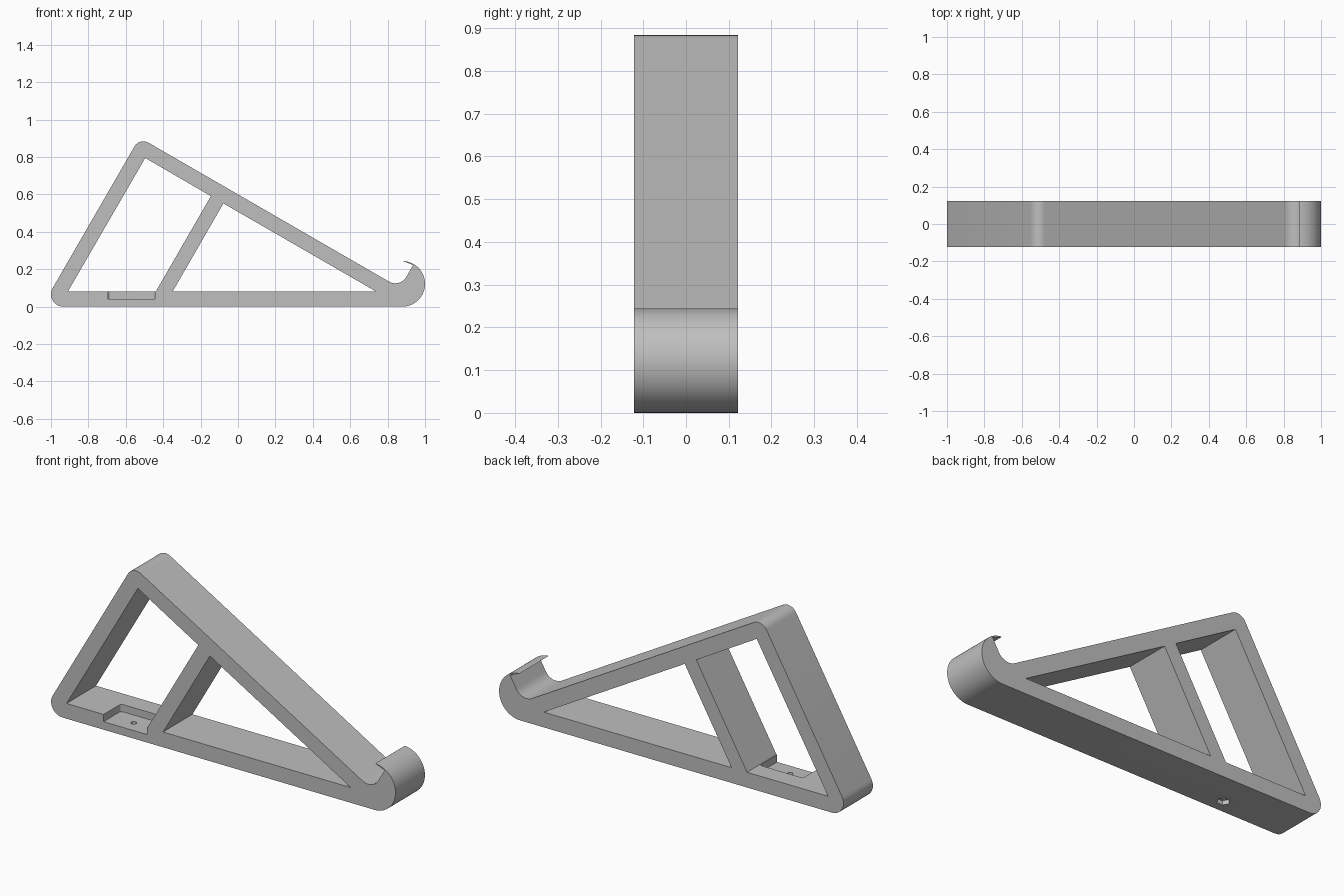
import bpy, bmesh, math

if "Cube" in bpy.data.objects:
    bpy.data.objects.remove(bpy.data.objects["Cube"])

HALF = 0.122                      # half the depth of the stand
T = math.radians


def arc(cx, cz, r, a0, a1, n):
    """Points along an arc, angles in degrees."""
    return [(cx + r * math.cos(T(a0 + (a1 - a0) * i / n)),
             cz + r * math.sin(T(a0 + (a1 - a0) * i / n))) for i in range(n + 1)]


def prism(name, pts, lo, hi, axis):
    """Extrude a 2D outline from lo to hi along axis 'y' (x,z outline) or 'z' (x,y outline)."""
    place = (lambda a, b, d: (a, d, b)) if axis == 'y' else (lambda a, b, d: (a, b, d))
    bm = bmesh.new()
    face = bm.faces.new([bm.verts.new(place(a, b, lo)) for a, b in pts])
    new = bmesh.ops.extrude_face_region(bm, geom=[face])['geom']
    shift = place(0, 0, hi - lo)
    bmesh.ops.translate(bm, vec=shift, verts=[v for v in new if isinstance(v, bmesh.types.BMVert)])
    bmesh.ops.recalc_face_normals(bm, faces=bm.faces)
    me = bpy.data.meshes.new(name)
    bm.to_mesh(me)
    bm.free()
    ob = bpy.data.objects.new(name, me)
    bpy.context.collection.objects.link(ob)
    return ob


# Outer outline: heel, hook, slot, sloping rest, rounded apex, back leg
outline = (
    arc(-0.934, 0.066, 0.066, 150, 270, 12)
    + arc(0.878, 0.122, 0.122, -90, 88, 40)
    + [(0.936, 0.222)]
    + arc(0.841, 0.193, 0.068, -30, -120, 14)
    + arc(-0.506, 0.829, 0.055, 60, 150, 10)
)
stand = prism("stand_frame", outline, -HALF, HALF, 'y')

# Cutters: two windows that leave the strut between them
left_window = prism("left_window_cutter",
                    [(-0.91, 0.08), (-0.44, 0.08), (-0.145, 0.591), (-0.496, 0.795)],
                    -0.3, 0.3, 'y')
right_window = prism("right_window_cutter",
                     [(-0.35, 0.08), (0.74, 0.08), (-0.078, 0.552)], -0.3, 0.3, 'y')

# Pocket in the base, open at the front, with rounded rear corners
r = 0.015
pocket = prism("pocket_cutter",
               [(-0.695, -0.2), (-0.444, -0.2)]
               + arc(-0.444 - r, 0.022 - r, r, 0, 90, 5)
               + arc(-0.695 + r, 0.022 - r, r, 90, 180, 5), 0.042, 0.09, 'z')

# Screw hole with a hexagonal nut recess underneath
hx, hy = -0.57, -0.05
screw = prism("screw_hole_cutter", arc(hx, hy, 0.014, 0, 345, 23), -0.05, 0.06, 'z')
nut = prism("nut_recess_cutter", arc(hx, hy, 0.032, 0, 300, 5), -0.05, 0.022, 'z')

bpy.context.view_layer.objects.active = stand
for cutter in (left_window, right_window, pocket, screw, nut):
    mod = stand.modifiers.new(cutter.name, 'BOOLEAN')
    mod.operation = 'DIFFERENCE'
    mod.solver = 'EXACT'
    mod.object = cutter
    bpy.ops.object.modifier_apply(modifier=mod.name)
    bpy.data.objects.remove(cutter, do_unlink=True)

# Single grey plastic
grey = bpy.data.materials.new("grey_plastic")
grey.diffuse_color = (0.52, 0.52, 0.52, 1)
grey.use_nodes = True
grey.node_tree.nodes["Principled BSDF"].inputs["Base Color"].default_value = grey.diffuse_color
stand.data.materials.clear()
stand.data.materials.append(grey)

bpy.ops.object.select_all(action='DESELECT')
stand.select_set(True)
bpy.ops.object.shade_smooth_by_angle(angle=T(30))
